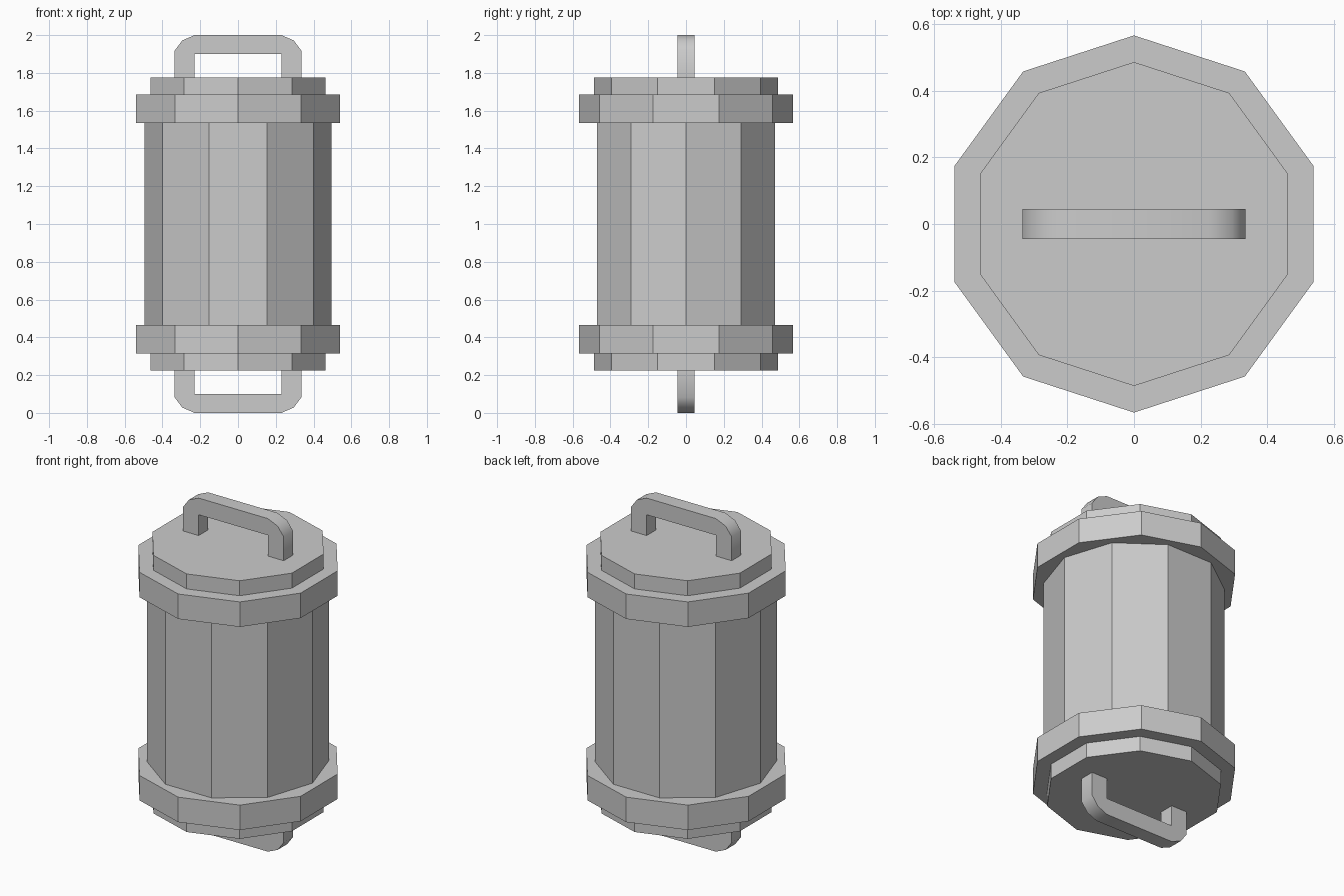
import bpy, bmesh, math

if "Cube" in bpy.data.objects:
    bpy.data.objects.remove(bpy.data.objects["Cube"])

MID = 1.0  # mirror plane height


def make_object(name, bm, mirror=False):
    bmesh.ops.recalc_face_normals(bm, faces=bm.faces)
    mesh = bpy.data.meshes.new(name)
    bm.to_mesh(mesh)
    bm.free()
    ob = bpy.data.objects.new(name, mesh)
    ob.location.z = MID
    bpy.context.collection.objects.link(ob)
    if mirror:
        m = ob.modifiers.new("Mirror", 'MIRROR')
        m.use_axis = (False, False, True)
        m.use_mirror_merge = False
    return ob


def stepped_prism(profile, start, sides=10):
    """Stack of polygon rings given as (radius, height), capped at both ends."""
    bm = bmesh.new()
    rings = []
    for r, z in profile:
        angles = [start + math.tau * i / sides for i in range(sides)]
        rings.append([bm.verts.new((r * math.cos(a), r * math.sin(a), z)) for a in angles])
    for lo, hi in zip(rings, rings[1:]):
        for i in range(sides):
            j = (i + 1) % sides
            bm.faces.new((lo[i], lo[j], hi[j], hi[i]))
    bm.faces.new(rings[0])
    bm.faces.new(rings[-1])
    return bm


# Ten-sided canister body, with a corner on the x axis
make_object("canister_body", stepped_prism([(0.495, -0.535), (0.495, 0.535)], 0))

# Stepped end caps, with a corner on the y axis
cap = [(0.567, 0.535), (0.567, 0.685), (0.487, 0.685), (0.487, 0.775)]
make_object("end_cap", stepped_prism(cap, math.pi / 2), mirror=True)

# Carry handles: square inner corners, rounded outer corners
half = [(0.23, 0.775), (0.335, 0.775), (0.335, 0.918), (0.295, 0.972), (0.23, 1.0)]
outer = half[1:] + [(-x, z) for x, z in reversed(half[1:])]
inner = [(-0.23, 0.775), (-0.23, 0.90), (0.23, 0.90), (0.23, 0.775)]
bm = bmesh.new()
face = bm.faces.new([bm.verts.new((x, -0.045, z)) for x, z in outer + inner])
ext = bmesh.ops.extrude_face_region(bm, geom=[face], use_keep_orig=True)
bmesh.ops.translate(bm, vec=(0, 0.09, 0),
                    verts=[v for v in ext["geom"] if isinstance(v, bmesh.types.BMVert)])
handle = make_object("carry_handle", bm, mirror=True)
bpy.context.view_layer.objects.active = handle
handle.select_set(True)
bpy.ops.object.shade_smooth_by_angle(angle=math.radians(50))
